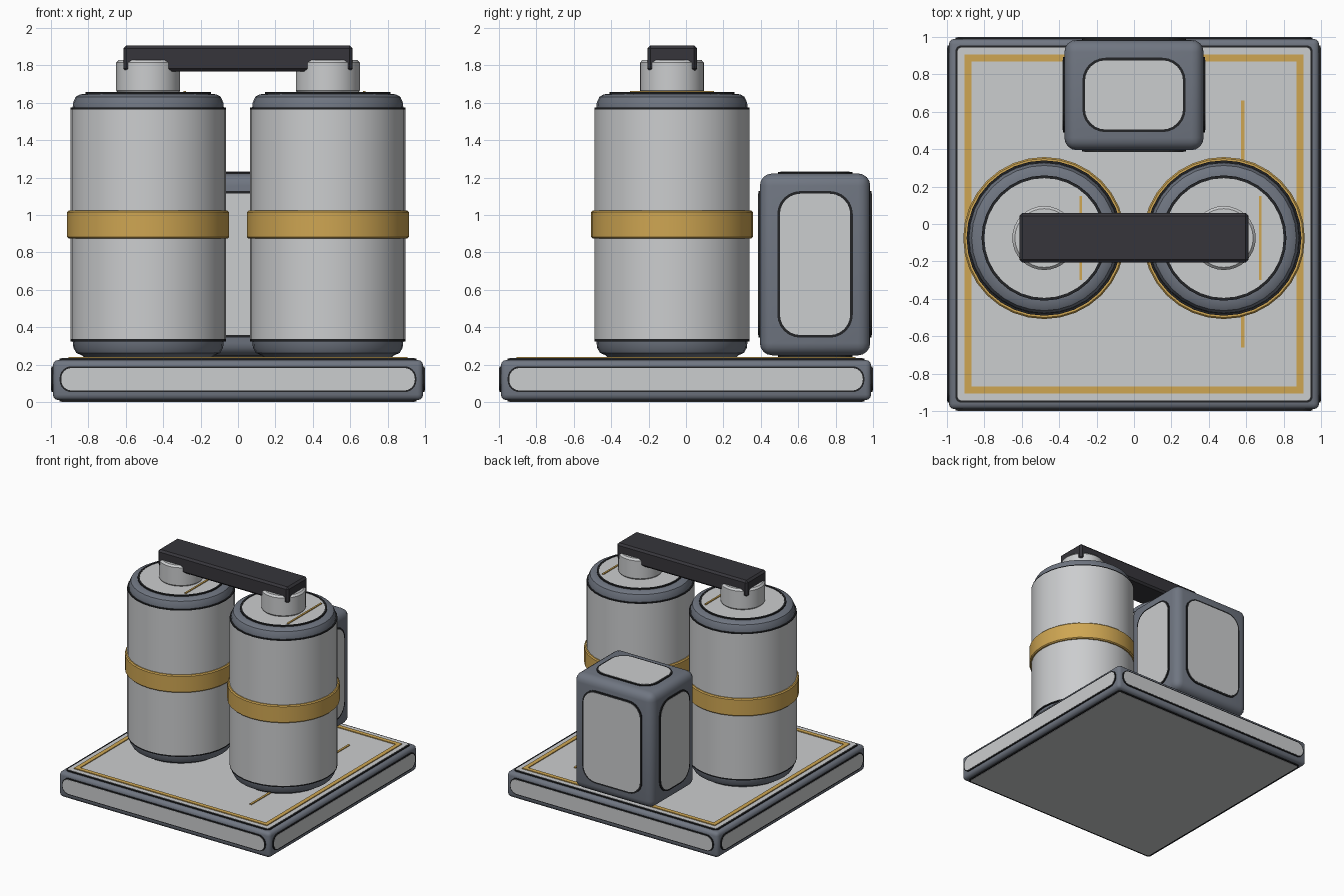
import bpy, bmesh, math
from mathutils import Vector

if "Cube" in bpy.data.objects:
    bpy.data.objects.remove(bpy.data.objects["Cube"])


def material(name, rgb):
    m = bpy.data.materials.new(name)
    m.diffuse_color = (*rgb, 1)
    m.use_nodes = True
    m.node_tree.nodes["Principled BSDF"].inputs["Base Color"].default_value = m.diffuse_color
    return m


LIGHT = material("light grey", (0.60, 0.61, 0.62))
SLATE = material("slate", (0.16, 0.18, 0.22))
GOLD = material("gold", (0.62, 0.38, 0.085))
CHARCOAL = material("charcoal", (0.037, 0.036, 0.043))
SEAM = material("seam black", (0.016, 0.017, 0.019))


def finish(bm, name, mats, smooth=False):
    bmesh.ops.recalc_face_normals(bm, faces=bm.faces)
    mesh = bpy.data.meshes.new(name)
    bm.to_mesh(mesh)
    bm.free()
    for m in mats:
        mesh.materials.append(m)
    ob = bpy.data.objects.new(name, mesh)
    bpy.context.collection.objects.link(ob)
    if smooth:
        bpy.ops.object.select_all(action='DESELECT')
        ob.select_set(True)
        bpy.context.view_layer.objects.active = ob
        bpy.ops.object.shade_smooth_by_angle(angle=math.radians(35))
    return ob


def box(name, lo, hi, mat, bevel=0, segments=1):
    bm = bmesh.new()
    bmesh.ops.create_cube(bm, size=1)
    for v in bm.verts:
        v.co = [(a + b) / 2 + c * (b - a) for a, b, c in zip(lo, hi, v.co)]
    if bevel:
        bmesh.ops.bevel(bm, geom=bm.edges[:], offset=bevel, segments=segments,
                        profile=0.5, affect='EDGES')
    return finish(bm, name, [mat], segments > 1)


def plate(name, centre, axis, sign, half, r, bottom, top, mat):
    """Rounded rectangle lying on the face that points along sign * axis."""
    u, v = [(1, 2), (0, 2), (0, 1)][axis]
    bm = bmesh.new()
    ring = []
    for q, (sx, sy) in enumerate([(1, 1), (-1, 1), (-1, -1), (1, -1)]):
        for k in range(7):
            a = math.radians(q * 90 + k * 15)
            p = Vector(centre)
            p[u] += sx * (half[0] - r) + r * math.cos(a)
            p[v] += sy * (half[1] - r) + r * math.sin(a)
            p[axis] += sign * bottom
            ring.append(bm.verts.new(p))
    face = bm.faces.new(ring)
    ext = bmesh.ops.extrude_face_region(bm, geom=[face])
    step = Vector()
    step[axis] = sign * (top - bottom)
    bmesh.ops.translate(bm, vec=step,
                        verts=[e for e in ext['geom'] if isinstance(e, bmesh.types.BMVert)])
    return finish(bm, name, [mat])


def panel(name, centre, axis, sign, half, r, seam):
    """Light panel with a thin dark seam around it."""
    outer = (half[0] + seam, half[1] + seam)
    plate(name + "_seam", centre, axis, sign, outer, r + seam, -0.001, 0.008, SEAM)
    plate(name, centre, axis, sign, half, r, 0.002, 0.010, LIGHT)


def lathe(name, x, y, profile, mats, rule=None, sides=32, closed=False):
    """Spin (radius, z) points; rule picks the material of each profile span."""
    bm = bmesh.new()
    rings = []
    for r, z in profile:
        rings.append([bm.verts.new((x + r * math.cos(2 * math.pi * i / sides),
                                    y + r * math.sin(2 * math.pi * i / sides), z))
                      for i in range(sides)])
    spans = [(k, k + 1) for k in range(len(rings) - 1)]
    if closed:
        spans.append((len(rings) - 1, 0))
    for a, b in spans:
        for i in range(sides):
            j = (i + 1) % sides
            f = bm.faces.new((rings[a][i], rings[a][j], rings[b][j], rings[b][i]))
            f.material_index = rule(a) if rule else 0
    if not closed:
        bm.faces.new(rings[0])
        bm.faces.new(rings[-1])
    return finish(bm, name, mats, True)


# Base slab with panels on every side
box("base_frame", (-0.99, -0.99, 0.01), (0.99, 0.99, 0.225), SLATE, 0.03, 3)
for s, side in ((-1, "low"), (1, "high")):
    for axis, word in ((0, "side"), (1, "end")):
        c = [0, 0, 0.122]
        c[axis] = s * 0.99
        panel(f"base_{word}_panel_{side}", c, axis, s, (0.945, 0.06), 0.055, 0.009)
    panel(f"base_flat_panel_{side}", (0, 0, 0.225 if s > 0 else 0.01), 2, s,
          (0.943, 0.943), 0.02, 0.012)

# Gold border and line on the base top
for s in (-1, 1):
    box("border_strip_x", (-0.905, s * 0.8875 - 0.0175, 0.234),
        (0.905, s * 0.8875 + 0.0175, 0.242), GOLD)
    box("border_strip_y", (s * 0.8875 - 0.0175, -0.87, 0.234),
        (s * 0.8875 + 0.0175, 0.87, 0.242), GOLD)
box("base_line", (0.572, -0.66, 0.234), (0.59, 0.66, 0.242), GOLD)

# Pair of canisters: slate rims, dark seams, light wall and lid
CAN = [(0.34, 0.236), (0.355, 0.25), (0.385, 0.263), (0.40, 0.29), (0.404, 0.325),
       (0.415, 0.325), (0.415, 0.336),
       (0.415, 1.565), (0.415, 1.574), (0.404, 1.574),
       (0.402, 1.60), (0.388, 1.632), (0.365, 1.645), (0.335, 1.648),
       (0.335, 1.658), (0.320, 1.658), (0.320, 1.655), (0.01, 1.655)]
CAN_MATS = [SLATE] * 4 + [SEAM] * 2 + [LIGHT] + [SEAM] * 2 + [SLATE] * 4 + [SEAM] * 3 + [LIGHT]
PALETTE = [LIGHT, SLATE, SEAM]
Y = -0.075
for x, side in ((-0.48, "left"), (0.48, "right")):
    lathe(f"canister_{side}", x, Y, CAN, PALETTE, lambda k: PALETTE.index(CAN_MATS[k]))
    lathe(f"band_{side}", x, Y, [(0.40, 0.875), (0.425, 0.875), (0.433, 0.883),
                                 (0.433, 1.015), (0.425, 1.023), (0.40, 1.023)],
          [GOLD], closed=True)
    lathe(f"cap_{side}", x, Y, [(0.16, 1.65), (0.171, 1.665), (0.171, 1.815),
                                (0.157, 1.83)], [LIGHT])
    box(f"lid_line_{side}", (x + 0.188, Y - 0.225, 1.654), (x + 0.203, Y + 0.225, 1.662), GOLD)

# Bridge bar joining both caps
box("bridge_bar", (-0.613, -0.207, 1.767), (0.613, 0.06, 1.906), CHARCOAL, 0.016, 1)

# Rear housing with a panel on each face
B_LO, B_HI = (-0.372, 0.395, 0.25), (0.372, 0.985, 1.222)
box("housing", B_LO, B_HI, SLATE, 0.065, 4)
mid = [(a + b) / 2 for a, b in zip(B_LO, B_HI)]
for axis, half in ((0, (0.188, 0.378)), (1, (0.265, 0.378)), (2, (0.262, 0.185))):
    for s, edge, side in ((-1, B_LO, "low"), (1, B_HI, "high")):
        c = list(mid)
        c[axis] = edge[axis]
        panel(f"housing_panel_{'xyz'[axis]}_{side}", c, axis, s, half, 0.11, 0.014)
